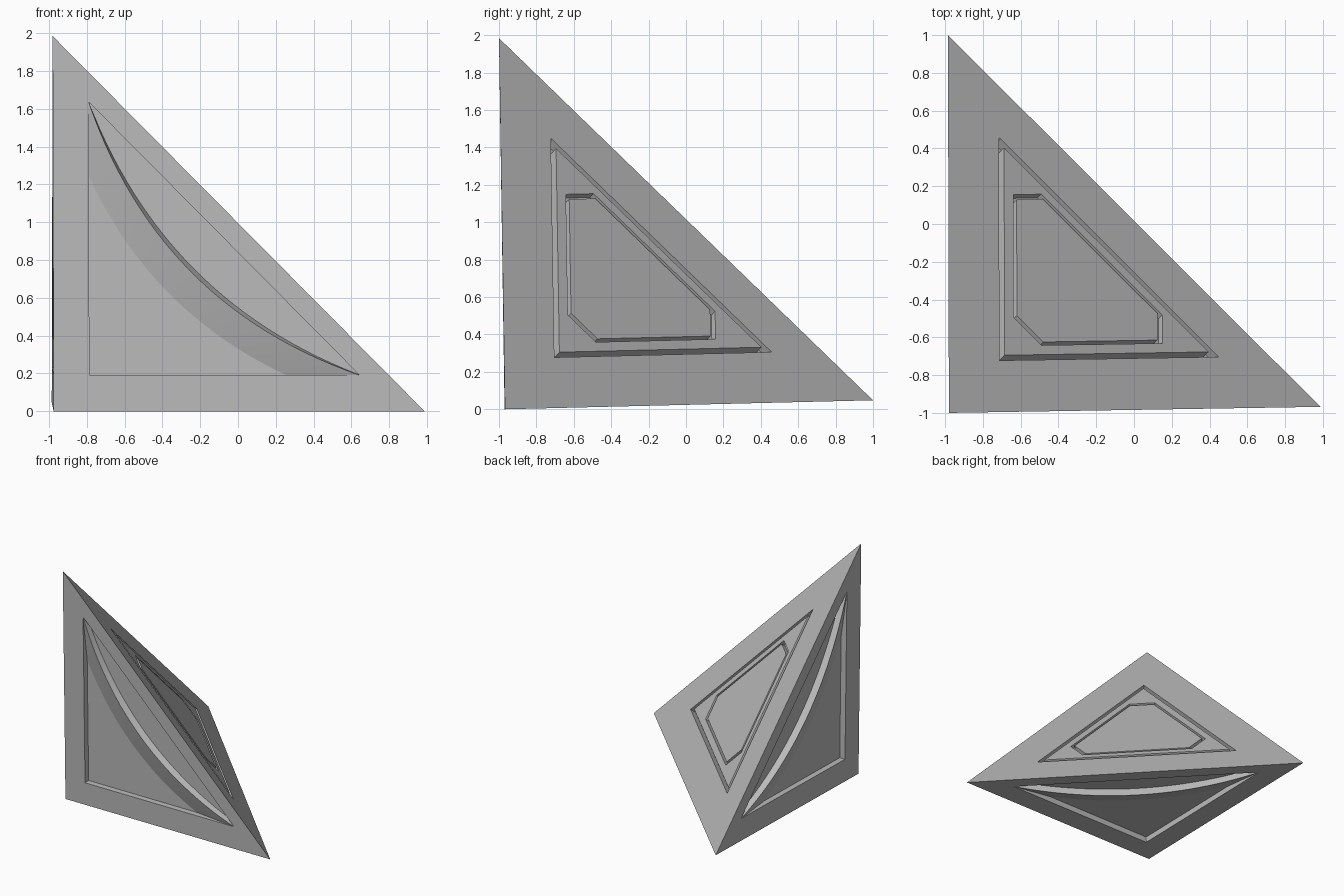
import bpy, bmesh
from mathutils import Vector

if "Cube" in bpy.data.objects:
    bpy.data.objects.remove(bpy.data.objects["Cube"])

# Corners of the tetrahedron: square corner D, and the three tips
D = Vector((-0.975, -0.97, 0.0))
B = Vector((0.987, -0.968, 0.0))
C = Vector((-0.985, 1.0, 0.048))
T = Vector((-0.98, -1.0, 1.984))
CENTRE = (D + B + C + T) / 4
SIZE, LOW, HIGH = 1.965, 0.19, 1.62   # leg length, inset near corner, inset near tip
DEPTH, STEPS = 0.05, 28

bm = bmesh.new()


def add(points):
    """Add a face, dropping repeated neighbouring points."""
    pts = [p for i, p in enumerate(points) if (p - points[i - 1]).length > 1e-5]
    if len(pts) > 2:
        bm.faces.new([bm.verts.new(p) for p in pts])


def bridge(a, b, closed=True):
    n = len(a)
    for i in range(n if closed else n - 1):
        j = (i + 1) % n
        add([a[i], a[j], b[j], b[i]])


def outward(a, b, c):
    n = (b - a).cross(c - a).normalized()
    return n if n.dot(a - CENTRE) > 0 else -n


def curve(end, ctrl):
    """Symmetric quadratic curve from the v side to the u side."""
    p, q, r = Vector((LOW, end)), Vector((ctrl, ctrl)), Vector((end, LOW))
    out = []
    for i in range(STEPS + 1):
        t = i / STEPS
        out.append(p * (1 - t) ** 2 + q * 2 * t * (1 - t) + r * t * t)
    return out


def curved_panel(P, Q):
    """Right-angled side: recess with a curved ramp that ends in a step."""
    n = outward(D, P, Q)

    def at(uv, depth=0.0):
        return D + (P - D) * (uv[0] / SIZE) + (Q - D) * (uv[1] / SIZE) - n * depth

    inset = [(LOW, LOW), (HIGH, LOW), (LOW, HIGH)]
    bridge([D, P, Q], [at(p) for p in inset])
    foot = [at(p, DEPTH) for p in curve(1.23, 0.52)]
    crest = [at(p) for p in curve(HIGH, 0.555)]
    base = [at(p, DEPTH) for p in curve(HIGH, 0.585)]
    corner, deep = at(inset[0]), at(inset[0], DEPTH)
    add([deep] + foot)                         # floor by the square corner
    bridge(foot, crest, False)                 # ramp
    bridge(crest, base, False)                 # step
    add(base)                                  # floor by the long edge
    add([crest[0], crest[-1], base[-1], base[0]])   # long wall
    add([corner, crest[0], foot[0], deep])     # short walls
    add([corner, crest[-1], foot[-1], deep])


def grooved_panel():
    """Sloping side: triangular groove around a clipped triangular groove."""
    tips = [T, B, C]
    n = outward(*tips)
    mid = (T + B + C) / 3

    def ring(main, prev, nxt):
        pts = []
        for k in range(3):
            a, b, c = tips[k], tips[k - 1], tips[(k + 1) % 3]
            pts.append(a * main + b * prev + c * nxt)
            pts.append(a * main + b * nxt + c * prev)
        return pts

    last = ring(1, 0, 0)
    for loop, shrink, depth in ((ring(0.727, 0.1365, 0.1365), 0.93, 0.05),
                                (ring(0.575, 0.25, 0.175), 0.945, 0.035)):
        inner = [mid + (p - mid) * shrink for p in loop]
        deep_out = [p - n * depth for p in loop]
        deep_in = [p - n * depth for p in inner]
        for nxt in (loop, deep_out, deep_in, inner):
            bridge(last, nxt)
            last = nxt
    add(last)


for P, Q in ((B, T), (T, C), (C, B)):
    curved_panel(P, Q)
grooved_panel()

bmesh.ops.remove_doubles(bm, verts=bm.verts[:], dist=1e-4)
bmesh.ops.recalc_face_normals(bm, faces=bm.faces[:])
mesh = bpy.data.meshes.new("pyramid_body")
bm.to_mesh(mesh)
bm.free()

grey = bpy.data.materials.new("grey")
grey.diffuse_color = (0.5, 0.5, 0.5, 1)
grey.use_nodes = True
grey.node_tree.nodes["Principled BSDF"].inputs["Base Color"].default_value = grey.diffuse_color
mesh.materials.append(grey)
body = bpy.data.objects.new("pyramid_body", mesh)
bpy.context.collection.objects.link(body)
bpy.context.view_layer.objects.active = body
body.select_set(True)
bpy.ops.object.shade_smooth_by_angle(angle=0.17)
